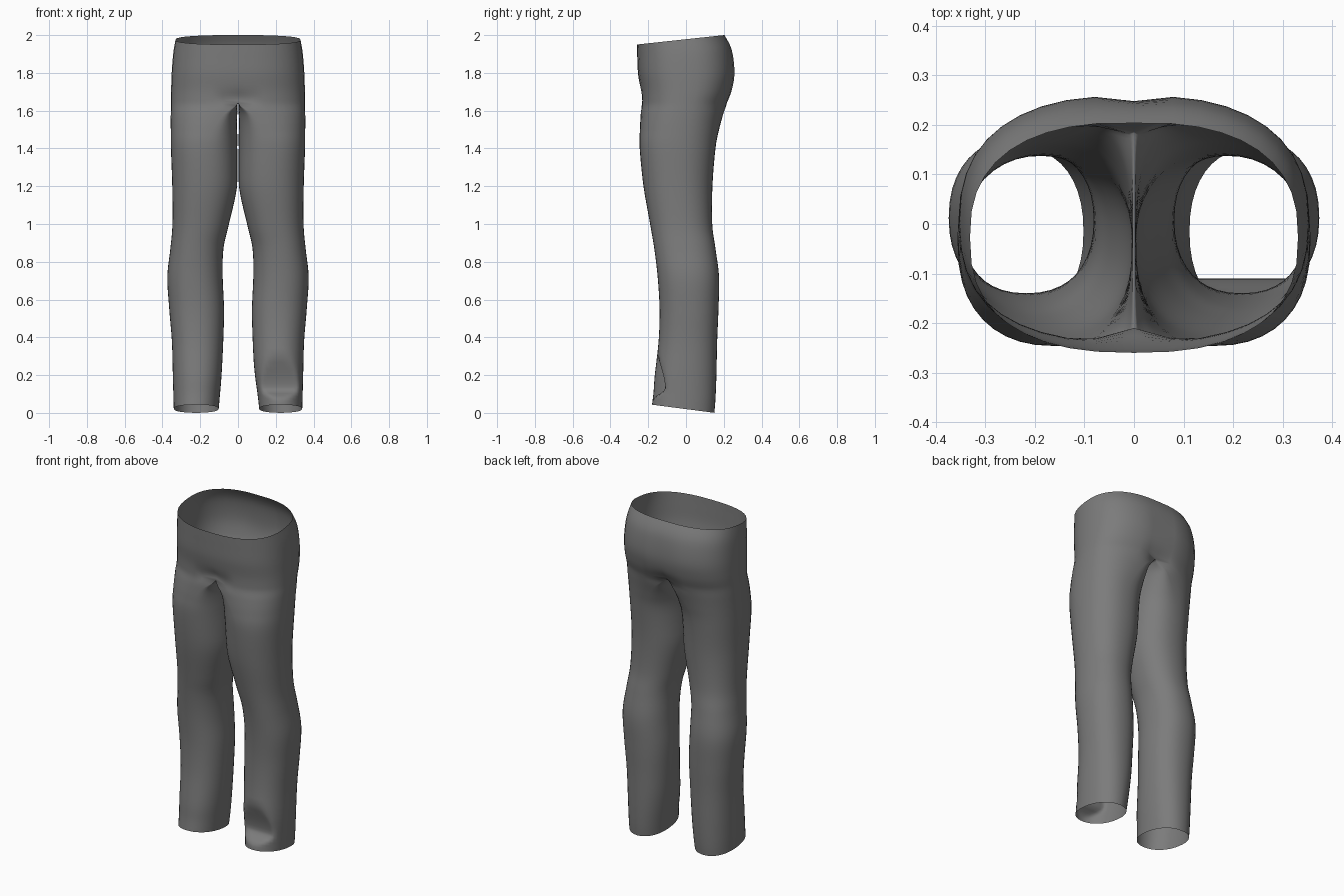
import bpy
import bmesh
from math import sin, cos, pi, exp, copysign

if "Cube" in bpy.data.objects:
    bpy.data.objects.remove(bpy.data.objects["Cube"])

HALF = 20    # segments in half a leg ring
STEPS = 5    # rings between two profile rows
CROTCH = 4   # profile row where the legs split

# Profile rows: height, leg centre x, inner x, outer x, front y, back y
PROFILE = [
    (1.975, 0, 0, .331, -.26, .205),
    (1.9, 0, 0, .343, -.258, .245),
    (1.8, 0, 0, .351, -.254, .26),
    (1.71, 0, 0, .354, -.242, .246),
    (1.64, 0, 0, .355, -.239, .222),
    (1.58, .075, .004, .356, -.24, .198),
    (1.5, .13, .004, .356, -.244, .175),
    (1.4, .165, .004, .355, -.245, .156),
    (1.2, .175, .005, .348, -.225, .14),
    (1.0, .198, .048, .347, -.19, .139),
    (.87, .22, .077, .358, -.168, .156),
    (.72, .226, .081, .374, -.15, .175),
    (.55, .218, .074, .364, -.14, .172),
    (.38, .215, .078, .35, -.145, .165),
    (.2, .215, .087, .345, -.165, .161),
    (.09, .218, .096, .342, -.172, .156),
    (.02, .221, .102, .34, -.18, .15),
]


def spline(p0, p1, p2, p3, t):
    """Catmull-Rom blend of four profile rows."""
    return [b + .5 * t * (c - a + t * (2 * a - 5 * b + 4 * c - d
            + t * (3 * (b - c) + d - a))) for a, b, c, d in zip(p0, p1, p2, p3)]


def smooth_rows():
    rows, last = [], len(PROFILE) - 1
    for i in range(last):
        quad = [PROFILE[max(0, min(last, i + k))] for k in (-1, 0, 1, 2)]
        rows += [spline(*quad, s / STEPS) for s in range(STEPS)]
    return rows + [list(PROFILE[-1])]


def ramp(v, start, end):
    t = max(0, min(1, (v - start) / (end - start)))
    return t * t * (3 - 2 * t)


def bell(v, centre, width):
    return exp(-((v - centre) / width) ** 2)


def power(v, e):
    return copysign(abs(v) ** e, v)


def ring_point(row, angle, side, is_leg):
    z, cx, x_in, x_out, front, back = row
    if not is_leg:
        cx = x_in = 0
    else:
        x_in = max(x_in, .003)
    e = .9 - .1 * ramp(z, 1.2, 1.8)
    c, s = power(cos(angle), e), power(sin(angle), e)
    x = cx + c * (x_out - cx if c > 0 else cx - x_in)
    y = (front + back) / 2 + s * (back - front) / 2
    # seat cleft and front crease
    if z > 1.2:
        y -= ramp(s, 0, 1) * bell(x, 0, .05) * (
            .012 * bell(z, 1.8, .12) + .035 * bell(z, 1.63, .06))
        y += ramp(-s, 0, 1) * bell(x, 0, .06) * .03 * bell(z, 1.66, .045)
    # pressed-in shin above the left hem
    if side > 0 and z < .45:
        y = max(y, -.18 + .07 * bell(z, .12, .045 if z < .12 else .2))
        x += .01 * ramp(z, .3, .02) * (c < 0)
    # sloping waist and hems, sagging crotch seam
    if z > 1.5:
        z += .108 * (y + .03) * ramp(z, 1.75, 1.975)
    else:
        z -= .13 * y * ramp(z, .25, .02)
    return side * x, y, z


def build_side(bm, side):
    previous = None
    for r, row in enumerate(smooth_rows()):
        split = r >= CROTCH * STEPS
        count = 2 * HALF if split else HALF + 1
        ring = [bm.verts.new(ring_point(row, -pi / 2 + pi * i / HALF, side,
                                        r > CROTCH * STEPS))
                for i in range(count)]
        if previous:
            n = len(previous)
            spans = n if n == 2 * HALF else HALF
            for i in range(spans):
                j = (i + 1) % n
                quad = [previous[i], ring[i], ring[j], previous[j]]
                bm.faces.new(quad if side > 0 else quad[::-1])
        previous = ring


# Trousers: two mirrored halves joined along the centre seam
bm = bmesh.new()
for side in (1, -1):
    build_side(bm, side)
seam = [v for v in bm.verts if abs(v.co.x) < .0005]
bmesh.ops.remove_doubles(bm, verts=seam, dist=.0005)
bmesh.ops.recalc_face_normals(bm, faces=bm.faces)
mesh = bpy.data.meshes.new("trousers")
bm.to_mesh(mesh)
bm.free()
trousers = bpy.data.objects.new("trousers", mesh)
bpy.context.collection.objects.link(trousers)

# Plain grey cloth
cloth = bpy.data.materials.new("grey cloth")
cloth.use_nodes = True
grey = (.2, .2, .2, 1)
cloth.diffuse_color = grey
cloth.node_tree.nodes["Principled BSDF"].inputs["Base Color"].default_value = grey
mesh.materials.append(cloth)
for face in mesh.polygons:
    face.use_smooth = True
